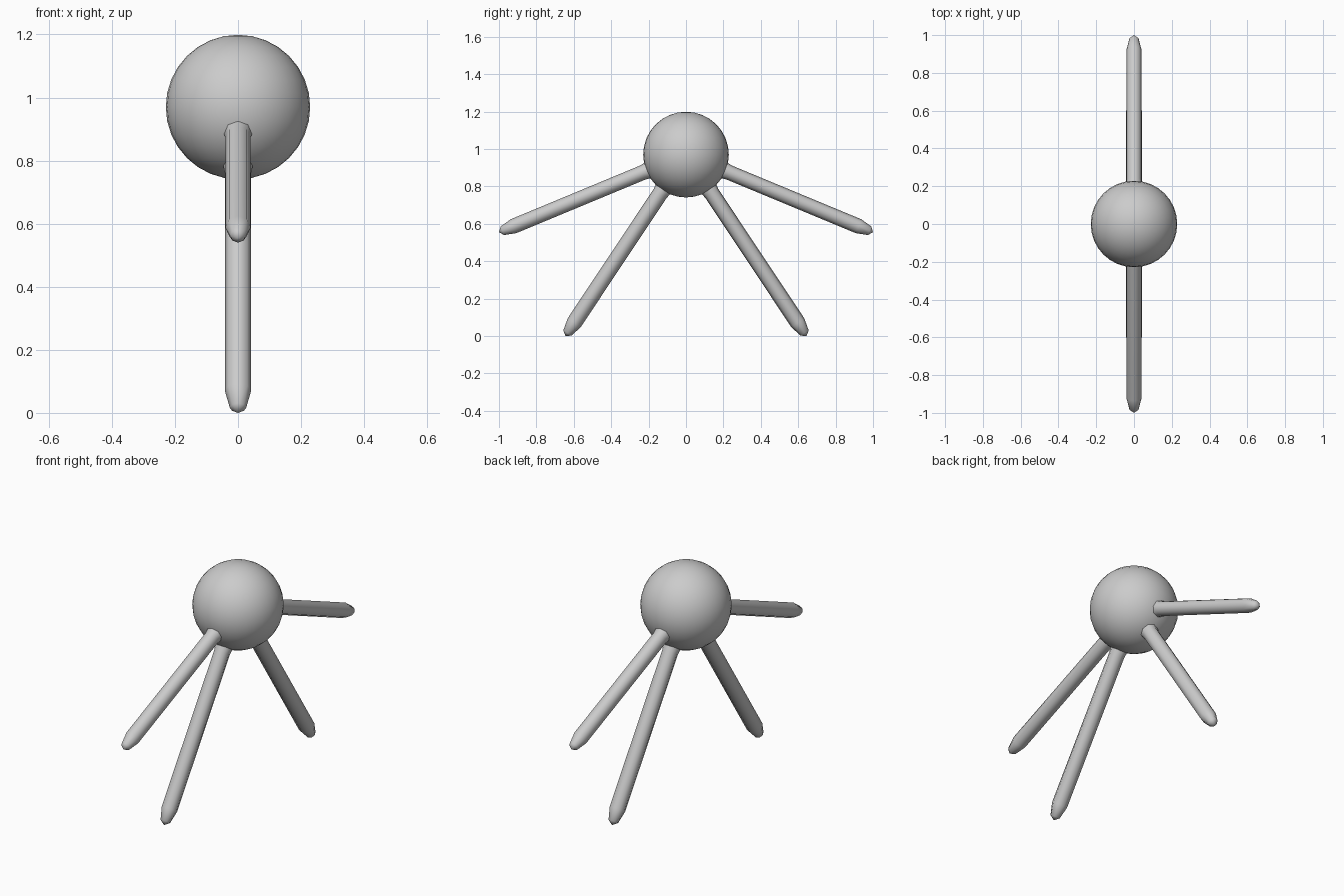
import bpy, bmesh, math
from mathutils import Vector

if "Cube" in bpy.data.objects:
    bpy.data.objects.remove(bpy.data.objects["Cube"])

CENTER = Vector((0, 0, 0.97))
RADIUS = 0.229
SIDES = 8

grey = bpy.data.materials.new("light grey")
grey.diffuse_color = (0.6, 0.6, 0.6, 1)
grey.use_nodes = True
grey.node_tree.nodes["Principled BSDF"].inputs["Base Color"].default_value = grey.diffuse_color


def finish(name, bm):
    bmesh.ops.recalc_face_normals(bm, faces=bm.faces)
    mesh = bpy.data.meshes.new(name)
    bm.to_mesh(mesh)
    bm.free()
    mesh.materials.append(grey)
    mesh.shade_smooth()
    obj = bpy.data.objects.new(name, mesh)
    bpy.context.collection.objects.link(obj)
    return obj


def leg(name, tip, radius):
    """Round rod from the body centre to tip, flared at the body, tapering to a point."""
    axis = tip - CENTER
    length = axis.length
    along = axis.normalized()
    side = Vector((1, 0, 0))
    up = along.cross(side)
    profile = [(0.17, radius * 1.15), (0.222, radius * 1.12), (0.25, radius),
               (length - 0.085, radius), (length - 0.02, radius * 0.62)]
    bm = bmesh.new()
    rings = []
    for dist, r in profile:
        ring = []
        for i in range(SIDES):
            a = 2 * math.pi * i / SIDES
            ring.append(bm.verts.new(CENTER + along * dist + (side * math.cos(a) + up * math.sin(a)) * r))
        rings.append(ring)
    point = bm.verts.new(tip)
    for i in range(SIDES):
        j = (i + 1) % SIDES
        for a, b in zip(rings, rings[1:]):
            bm.faces.new((a[i], a[j], b[j], b[i]))
        bm.faces.new((rings[-1][i], rings[-1][j], point))
    return finish(name, bm)


# Round body
bm = bmesh.new()
bmesh.ops.create_uvsphere(bm, u_segments=32, v_segments=16, radius=RADIUS)
bmesh.ops.translate(bm, verts=bm.verts, vec=CENTER)
finish("body", bm)

# Two pairs of legs, front and back
for s, label in ((-1, "front"), (1, "back")):
    leg(f"{label}_upper_leg", Vector((0, s * 1.0, 0.555)), 0.040)
    leg(f"{label}_lower_leg", Vector((0, s * 0.645, 0.0)), 0.042)
